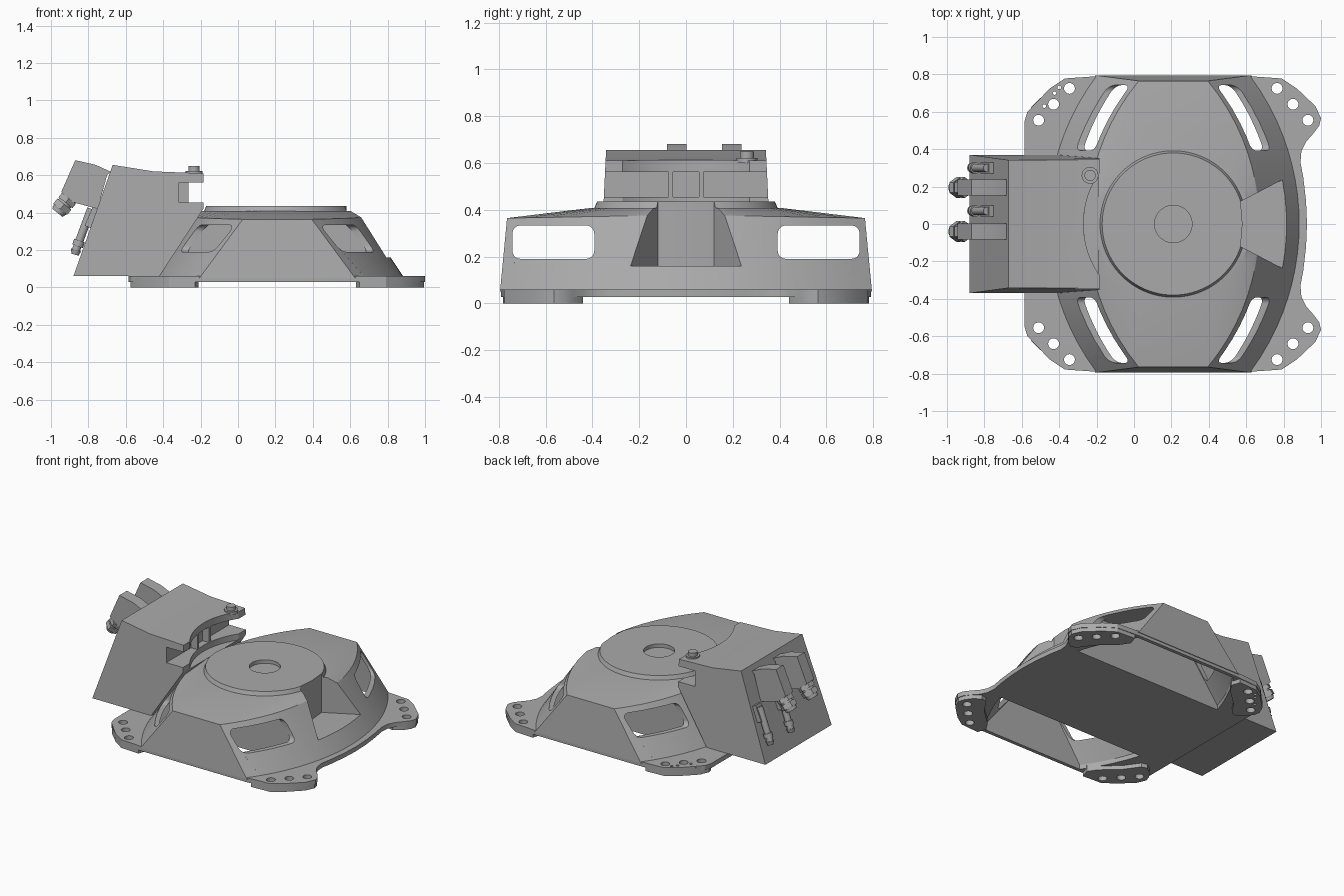
import bpy, bmesh, math
from mathutils import Vector

if "Cube" in bpy.data.objects:
    bpy.data.objects.remove(bpy.data.objects["Cube"])

grey = bpy.data.materials.new("cast_grey")
grey.use_nodes = True
grey.diffuse_color = (0.4, 0.4, 0.4, 1)
grey.node_tree.nodes["Principled BSDF"].inputs["Base Color"].default_value = (0.4, 0.4, 0.4, 1)

CX = 0.21  # middle of the housing along x
parts = []


def loft(name, rings, keep=True):
    """Skin a stack of equal-length rings and cap both ends."""
    bm = bmesh.new()
    rows = [[bm.verts.new(p) for p in r] for r in rings]
    n = len(rows[0])
    for a, b in zip(rows, rows[1:]):
        for i in range(n):
            j = (i + 1) % n
            bm.faces.new((a[i], a[j], b[j], b[i]))
    bm.faces.new(rows[0][::-1])
    bm.faces.new(rows[-1])
    bmesh.ops.recalc_face_normals(bm, faces=bm.faces)
    me = bpy.data.meshes.new(name)
    bm.to_mesh(me)
    bm.free()
    me.materials.append(grey)
    ob = bpy.data.objects.new(name, me)
    bpy.context.collection.objects.link(ob)
    ob.hide_render = not keep
    if keep:
        parts.append(ob)
    return ob


def prism(name, pts, lo, hi, axis="z", keep=True):
    put = {"x": lambda p, h: (h, p[0], p[1]),
           "y": lambda p, h: (p[0], h, p[1]),
           "z": lambda p, h: (p[0], p[1], h)}[axis]
    return loft(name, [[put(p, h) for p in pts] for h in (lo, hi)], keep)


def rod(name, start, end, r0, r1=None, sides=24, keep=True):
    a, b = Vector(start), Vector(end)
    q = (b - a).to_track_quat("Z", "Y")
    turn = [i * math.tau / sides for i in range(sides)]
    return loft(name, [[c + q @ Vector((r * math.cos(t), r * math.sin(t), 0)) for t in turn]
                       for c, r in ((a, r0), (b, r1 or r0))], keep)


def cut(ob, cutters):
    """Subtract every cutter and bake the result."""
    for c in cutters:
        m = ob.modifiers.new("cut", "BOOLEAN")
        m.operation, m.solver, m.object = "DIFFERENCE", "EXACT", c
    bpy.context.view_layer.update()
    ev = ob.evaluated_get(bpy.context.evaluated_depsgraph_get())
    me = bpy.data.meshes.new_from_object(ev)
    ob.modifiers.clear()
    ob.data = me


def barrel(y0, y1, reach, radius, z, drop=0.0, n=20):
    """Outline with bowed left and right edges and straight front and back."""
    ys = [y0 + (y1 - y0) * i / n for i in range(n + 1)]
    right = [(reach - radius + math.sqrt(radius ** 2 - y * y), y, z - drop * abs(y)) for y in ys]
    return right + [(2 * CX - x, y, h) for x, y, h in reversed(right)]


def rounded(a0, a1, b0, b1, r, steps=5):
    pts = []
    for k, (a, b) in enumerate(((a1 - r, b1 - r), (a0 + r, b1 - r), (a0 + r, b0 + r), (a1 - r, b0 + r))):
        for i in range(steps + 1):
            t = (k + i / steps) * math.pi / 2
            pts.append((a + r * math.cos(t), b + r * math.sin(t)))
    return pts


# Housing: sloped barrel with a shallow conical roof
brim = barrel(-0.765, 0.765, 0.67, 1.2, 0.378, 0.018)
crown = []
for x, y, z in brim:
    t = math.atan2(y, x - CX)
    crown.append((CX + 0.415 * math.cos(t), 0.415 * math.sin(t), 0.408))
housing = loft("housing", [barrel(-0.795, 0.795, 0.89, 1.33, 0.05), brim, crown])

# Turntable disc and its shallow centre recess
disc = rod("turntable_disc", (CX, 0, 0.4), (CX, 0, 0.435), 0.395, 0.38, 96)
recess = rod("recess_cutter", (CX, 0, 0.41), (CX, 0, 0.5), 0.1, sides=48, keep=False)

# Base flange with a scalloped right edge
half = [(0.925, 0), (0.92, 0.12), (0.905, 0.25), (0.89, 0.33), (0.895, 0.39), (0.92, 0.44),
        (0.96, 0.485), (0.99, 0.525), (1.0, 0.565), (0.97, 0.63), (0.87, 0.725), (0.79, 0.778),
        (0.62, 0.79), (-0.2, 0.79), (-0.37, 0.778), (-0.45, 0.725), (-0.57, 0.6), (-0.585, 0.55)]
flange = prism("base_flange", half + [(x, -y) for x, y in half[:0:-1]], 0.028, 0.06)

# Feet, mirrored to the four corners
foot = [(0.65, 0.783), (0.79, 0.775), (0.87, 0.722), (0.968, 0.627), (0.995, 0.565), (0.985, 0.525),
        (0.95, 0.475), (0.9, 0.44), (0.86, 0.45), (0.79, 0.55), (0.67, 0.66), (0.63, 0.72)]
feet, cutters = [], []
for sy in (1, -1):
    side = "back" if sy > 0 else "front"
    for sx, end in ((1, "left"), (-1, "right")):
        feet.append(prism(f"{side}_{end}_foot", [(CX + sx * (x - CX), sy * y) for x, y in foot], 0, 0.05))
        for x, y in ((0.93, 0.555), (0.85, 0.64), (0.765, 0.725)):
            px = CX + sx * (x - CX)
            cutters.append(rod("bolt_hole_cutter", (px, sy * y, -0.1), (px, sy * y, 0.1), 0.029, keep=False))
for x, y in ((-0.48, 0.63), (-0.425, 0.7), (-0.4, 0.73)):
    cutters.append(rod("pin_hole_cutter", (x, y, -0.1), (x, y, 0.1), 0.01, sides=12, keep=False))
for f in feet:
    cut(f, cutters)

# Hollow side bays, open below, and the windows into them
bays, windows = [], []
for s in (1, -1):
    lo, hi, top = (0.385, 0.765, 0.745) if s > 0 else (-0.765, -0.385, -0.385)
    low2 = 0.385 if s > 0 else -0.745
    bays.append(loft("bay_cutter", [barrel(lo, hi, 0.85, 1.33, -0.1), barrel(lo, hi, 0.85, 1.33, 0.06),
                                    barrel(low2, top, 0.65, 1.22, 0.335)], False))
    a, b = sorted((s * 0.392, s * 0.742))
    windows.append(prism("window_cutter", rounded(a, b, 0.19, 0.333, 0.035), -1, 1.3, "x", False))

# Flared notch in the left side
notch = prism("notch_cutter", [(0.57, -0.12), (0.58, 0), (0.57, 0.12), (1.0, 0.345), (1.0, -0.345)],
              0.16, 0.6, "z", False)

cut(flange, bays + cutters)
cut(housing, bays + windows + [notch, recess])
cut(disc, [notch, recess])

# Connection box, tapering upward, with a slot and a round bite facing the disc
box = prism("connection_box", [(-0.88, 0.06), (-0.67, 0.655), (-0.45, 0.62), (-0.185, 0.61), (-0.185, 0.562),
                               (-0.315, 0.562), (-0.315, 0.455), (-0.185, 0.455), (-0.185, 0.42), (-0.42, 0.06)],
            -1, 1, "y")
for v in box.data.vertices:
    v.co.y *= 0.373 - 0.048 * v.co.z
bite = rod("bite_cutter", (CX, 0, 0.412), (CX, 0, 0.8), 0.48, sides=96, keep=False)
cut(box, [bite])
for y in (-0.065, 0.065):
    prism("slot_rib", [(-0.33, y - 0.01), (-0.265, y - 0.01), (-0.265, y + 0.01), (-0.33, y + 0.01)], 0.45, 0.57)

# Lid bolt
rod("lid_washer", (-0.235, 0.26, 0.6), (-0.235, 0.26, 0.622), 0.045)
rod("lid_bolt", (-0.235, 0.26, 0.6), (-0.235, 0.26, 0.648), 0.03)

# Large cable connectors with hexagonal glands
for y in (0.195, -0.04):
    prism("connector_hood", [(-0.7, 0.6), (-0.68, 0.618), (-0.76, 0.655), (-0.87, 0.68), (-0.945, 0.51),
                             (-0.9, 0.46), (-0.75, 0.42)], y - 0.042, y + 0.042, "y")
    base, way = Vector((-0.885, y, 0.5)), Vector((-0.62, 0, -0.78))
    rod("gland_neck", base, base + way * 0.12, 0.04)
    rod("gland_collar", base + way * 0.03, base + way * 0.06, 0.055, sides=6)
    rod("gland_nut", base + way * 0.07, base + way * 0.105, 0.055, sides=6)
    rod("gland_tip", base + way * 0.1, base + way * 0.13, 0.045, 0.035)

# Small connectors lying along the sloped face
for y in (0.3, 0.07):
    prism("plug_mount", [(-0.74, 0.42), (-0.775, 0.435), (-0.82, 0.33), (-0.77, 0.31)], y - 0.03, y + 0.03, "y")
    rod("plug_body", (-0.785, y, 0.42), (-0.87, y, 0.19), 0.022)
    rod("plug_collar", (-0.847, y, 0.25), (-0.858, y, 0.22), 0.03)
    rod("plug_tip", (-0.865, y, 0.2), (-0.872, y, 0.175), 0.028, 0.02)

# Remove the cutters and finish the shading
for ob in [o for o in bpy.context.collection.objects if o.name.split(".")[0].endswith("_cutter")]:
    bpy.data.objects.remove(ob)
bpy.ops.object.select_all(action="DESELECT")
for ob in parts:
    ob.select_set(True)
bpy.context.view_layer.objects.active = housing
bpy.ops.object.shade_smooth_by_angle(angle=math.radians(25))
